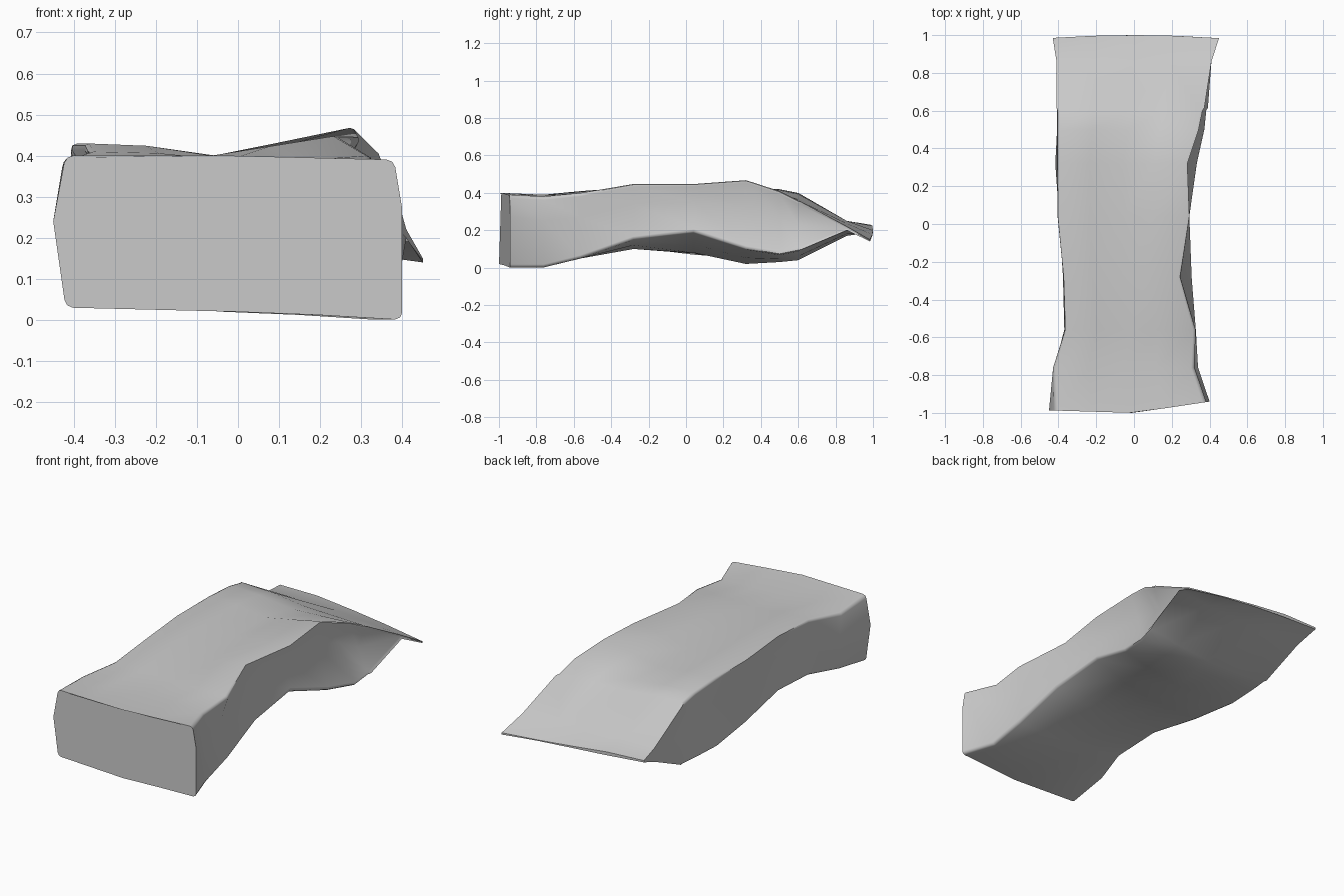
import bpy
import bmesh
import math
from mathutils import Vector

cube = bpy.data.objects.get("Cube")
if cube:
    bpy.data.objects.remove(cube, do_unlink=True)


def make_material(name, shade):
    material = bpy.data.materials.new(name)
    material.use_nodes = True
    colour = (shade, shade, shade, 1)
    material.diffuse_color = colour
    material.node_tree.nodes["Principled BSDF"].inputs["Base Color"].default_value = colour
    return material


# Cross-sections along the box: y, heights of the top and bottom middle,
# then (x, z) of top left, top right, right fold, bottom right, bottom left, left fold
sections = [
    (-1, .4, .02, (-.42, .4), (.38, .39), (.4, .27), (.4, 0), (-.42, .03), (-.45, .24)),
    (-.76, .39, .02, (-.43, .39), (.32, .38), (.31, .25), (.34, 0), (-.42, .07), (-.42, .25)),
    (-.56, .39, .05, (-.37, .41), (.33, .4), (.29, .27), (.33, .05), (-.37, .1), (-.35, .28)),
    (-.28, .4, .1, (-.38, .43), (.25, .45), (.23, .34), (.31, .15), (-.38, .12), (-.33, .31)),
    (.04, .4, .08, (-.41, .43), (.3, .45), (.24, .35), (.3, .19), (-.4, .07), (-.35, .31)),
    (.32, .4, .02, (-.41, .43), (.29, .47), (.24, .33), (.34, .1), (-.42, .05), (-.38, .28)),
    (.5, .39, .03, (-.41, .42), (.35, .41), (.27, .28), (.38, .07), (-.41, .05), (-.38, .25)),
    (.6, .37, .04, (-.41, .4), (.37, .36), (.32, .23), (.39, .09), (-.4, .05), (-.38, .22)),
    (.86, .25, .17, (-.41, .25), (.41, .22), (.4, .21), (.41, .2), (-.41, .17), (-.41, .21)),
    (1, .2, .19, (-.43, .23), (.45, .15), (.45, .145), (.45, .14), (-.43, .22), (-.43, .225)),
]
CORNERS = (0, 4, 6, 10)


def across(start, end, middle_height, drop):
    """Points from one corner up to, but not including, the other."""
    middle = Vector(((start.x + end.x) / 2, middle_height))
    quarter = Vector(((start.x + middle.x) / 2, start.y + (middle.y - start.y) * drop))
    return [start, quarter, middle, middle.lerp(end, .45)]


def section_ring(section):
    """Closed outline of one cross-section, starting at the top left."""
    top_middle, bottom_middle = section[1:3]
    top_left, top_right, right, bottom_right, bottom_left, left = map(Vector, section[3:])
    return (across(top_left, top_right, top_middle, .2) + [top_right, right]
            + across(bottom_right, bottom_left, bottom_middle, .6) + [bottom_left, left])


def end_skew(y, x):
    """The front is pushed back at one corner and the back end bows out."""
    if y == -1:
        return .15 * max(x, 0) + .03 * max(-x, 0)
    if y == 1:
        return -.08 * x * x
    return 0


# Crushed box body, lofted through the sections and closed at both ends
bm = bmesh.new()
rings = []
for section in sections:
    y = section[0]
    rings.append([bm.verts.new((p.x, y + end_skew(y, p.x), p.y))
                  for p in section_ring(section)])
for ring, following in zip(rings, rings[1:]):
    for i in range(len(ring)):
        j = (i + 1) % len(ring)
        bm.faces.new((ring[i], ring[j], following[j], following[i]))
bm.faces.new(rings[0])
bm.faces.new(rings[-1])
bmesh.ops.recalc_face_normals(bm, faces=bm.faces)

# Rounded long edges, stopping short of the flattened back flap
long_edges = [bm.edges.get((ring[i], following[i]))
              for ring, following in zip(rings[:-3], rings[1:-2]) for i in CORNERS]
bmesh.ops.bevel(bm, geom=long_edges, offset=.018, offset_type='OFFSET',
                segments=2, profile=.5, affect='EDGES', clamp_overlap=True)

mesh = bpy.data.meshes.new("crushed_box")
bm.to_mesh(mesh)
bm.free()
mesh.materials.append(make_material("plain grey", .6))
box = bpy.data.objects.new("crushed_box", mesh)
bpy.context.collection.objects.link(box)

# Soft dents with crisp folds
bpy.context.view_layer.objects.active = box
box.select_set(True)
bpy.ops.object.shade_smooth_by_angle(angle=math.radians(55))
